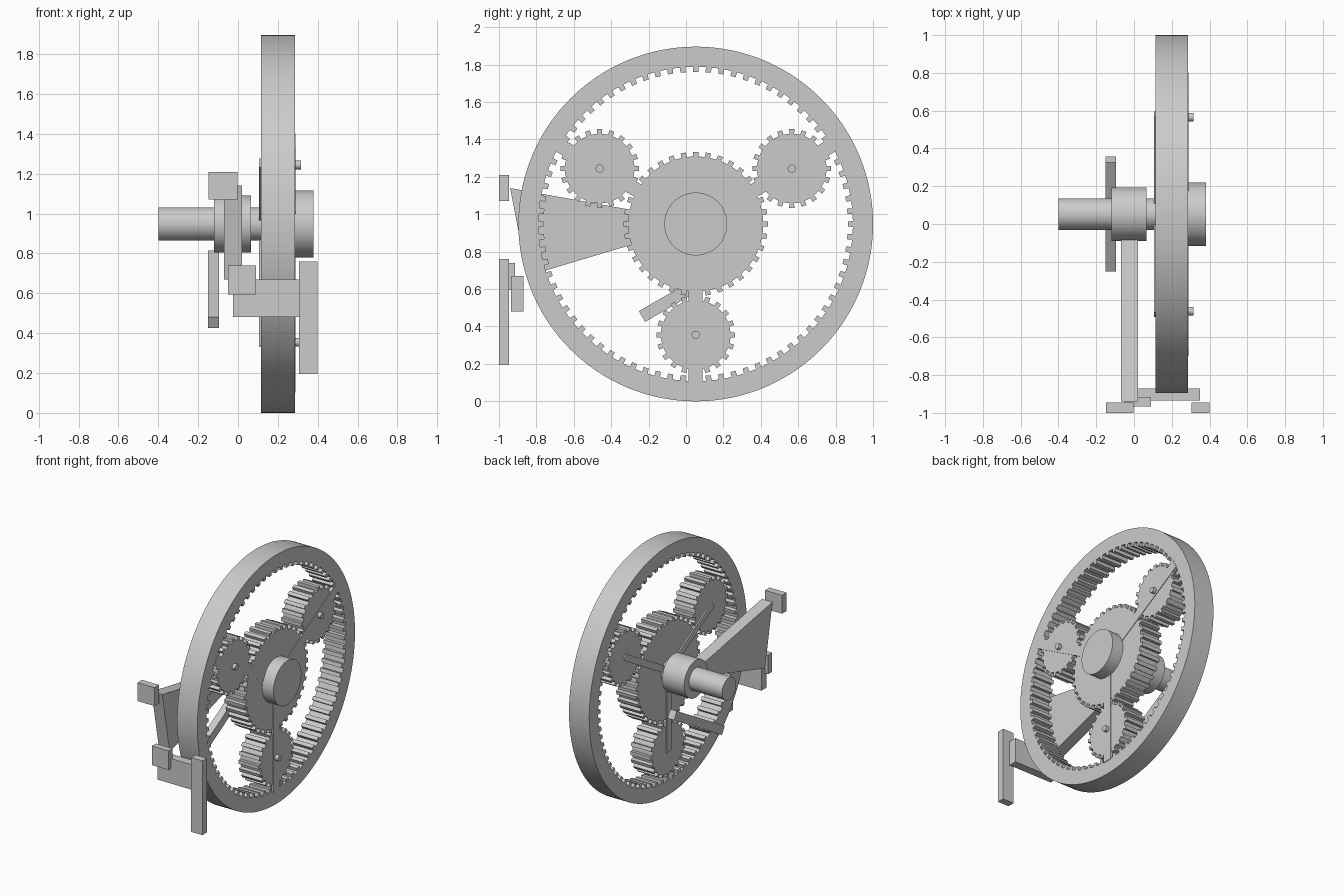
import bpy, bmesh, math
from mathutils import Matrix

if "Cube" in bpy.data.objects:
    bpy.data.objects.remove(bpy.data.objects["Cube"])

grey = bpy.data.materials.new("plain_grey")
grey.use_nodes = True
grey.diffuse_color = (0.6, 0.6, 0.6, 1)
grey.node_tree.nodes["Principled BSDF"].inputs["Base Color"].default_value = (0.6, 0.6, 0.6, 1)

CY, CZ = 0.052, 0.948        # main axle position
FACE = (0.115, 0.285)        # x range of the gear train
ORBIT = 0.593                # planet distance from the axle
PLANETS = [math.radians(a) for a in (-90, 30, 150)]


def finish(name, bm, smooth=False):
    bmesh.ops.recalc_face_normals(bm, faces=bm.faces)
    mesh = bpy.data.meshes.new(name)
    bm.to_mesh(mesh)
    bm.free()
    obj = bpy.data.objects.new(name, mesh)
    bpy.context.collection.objects.link(obj)
    mesh.materials.append(grey)
    if smooth:
        bpy.ops.object.select_all(action='DESELECT')
        obj.select_set(True)
        bpy.context.view_layer.objects.active = obj
        bpy.ops.object.shade_smooth_by_angle(angle=math.radians(30))
    return obj


def prism(name, points, x0, x1, smooth=False):
    """Extrude a (y, z) outline along x."""
    bm = bmesh.new()
    face = bm.faces.new([bm.verts.new((x0, y, z)) for y, z in points])
    new = bmesh.ops.extrude_face_region(bm, geom=[face])["geom"]
    moved = [v for v in new if isinstance(v, bmesh.types.BMVert)]
    bmesh.ops.translate(bm, verts=moved, vec=(x1 - x0, 0, 0))
    return finish(name, bm, smooth)


def polar(radius, angle, cy=CY, cz=CZ):
    return cy + radius * math.cos(angle), cz + radius * math.sin(angle)


def disc(name, radius, x0, x1, cy=CY, cz=CZ, sides=64):
    pts = [polar(radius, math.tau * i / sides, cy, cz) for i in range(sides)]
    return prism(name, pts, x0, x1, True)


def tooth_steps(teeth, root, tip):
    """Radius and angle of each corner of a toothed outline, a tooth at the top."""
    pitch = math.tau / teeth
    for i in range(teeth):
        mid = math.pi / 2 + i * pitch
        for r, f in ((root, -0.22), (tip, -0.21), (tip, 0.21), (root, 0.22), (root, 0.5)):
            yield r, mid + f * pitch


def gear(name, teeth, root, tip, cy, cz):
    pts = [polar(r, a, cy, cz) for r, a in tooth_steps(teeth, root, tip)]
    return prism(name, pts, *FACE)


def box(name, x, y, z, tilt=0):
    """Box from x, y, z ranges, optionally turned about its own x axis."""
    size = [b - a for a, b in (x, y, z)]
    centre = [(a + b) / 2 for a, b in (x, y, z)]
    bm = bmesh.new()
    bmesh.ops.create_cube(bm, size=1, matrix=Matrix.Translation(centre)
                          @ Matrix.Rotation(tilt, 4, 'X') @ Matrix.Diagonal((*size, 1)))
    return finish(name, bm)


def radial_bar(name, angle, start, end, width, x0, x1):
    c, s, h = math.cos(angle), math.sin(angle), width / 2
    pts = [(CY + r * c - w * s, CZ + r * s + w * c)
           for r, w in ((start, -h), (end, -h), (end, h), (start, h))]
    return prism(name, pts, x0, x1)


# Outer ring with inward teeth
bm = bmesh.new()
loops = []
for r, a in tooth_steps(76, 0.84, 0.813):
    loops.append([bm.verts.new((x, *polar(rad, a)))
                  for x, rad in ((FACE[0], r), (FACE[1], r), (FACE[1], 0.948), (FACE[0], 0.948))])
for a, b in zip(loops, loops[1:] + loops[:1]):
    for k in range(4):
        n = (k + 1) % 4
        bm.faces.new((a[k], a[n], b[n], b[k]))
finish("ring_gear", bm, True)

# Central gear and axle
gear("sun_gear", 36, 0.361, 0.386, CY, CZ)
disc("front_hub", 0.168, FACE[1], 0.38)
disc("axle", 0.084, -0.40, FACE[0])
disc("axle_collar", 0.142, -0.12, 0.065)

# Planet gears with pins and carrier bars
for i, angle in enumerate(PLANETS, 1):
    py, pz = polar(ORBIT, angle)
    gear(f"planet_gear_{i}", 20, 0.186, 0.211, py, pz)
    disc(f"planet_pin_{i}", 0.022, 0.105, 0.315, py, pz, 24)
    radial_bar(f"carrier_arm_{i}", angle, 0, ORBIT + 0.02, 0.05, 0.105, FACE[0])
    radial_bar(f"spoke_{i}", angle, 0.1, 0.845, 0.075, 0.265, FACE[1] + 0.004)

# Tapered lever reaching forward from the collar
prism("tapered_lever", [(-0.94, 1.14), (-0.85, 0.67), (-0.08, 0.90), (-0.08, 0.985)],
      -0.07, 0.02)

# Blocks at the front and the tilted bar under the axle
box("lever_pad", (-0.147, -0.003), (-1.0, -0.945), (1.07, 1.21))
box("small_block", (-0.05, 0.09), (-0.965, -0.915), (0.595, 0.74))
box("cross_block", (-0.025, 0.35), (-0.935, -0.87), (0.48, 0.67))
box("upright_bar", (0.305, 0.40), (-1.0, -0.945), (0.195, 0.76))
box("tilted_bar", (-0.15, -0.095), (-0.28, 0.386), (0.587, 0.653), math.radians(30))
